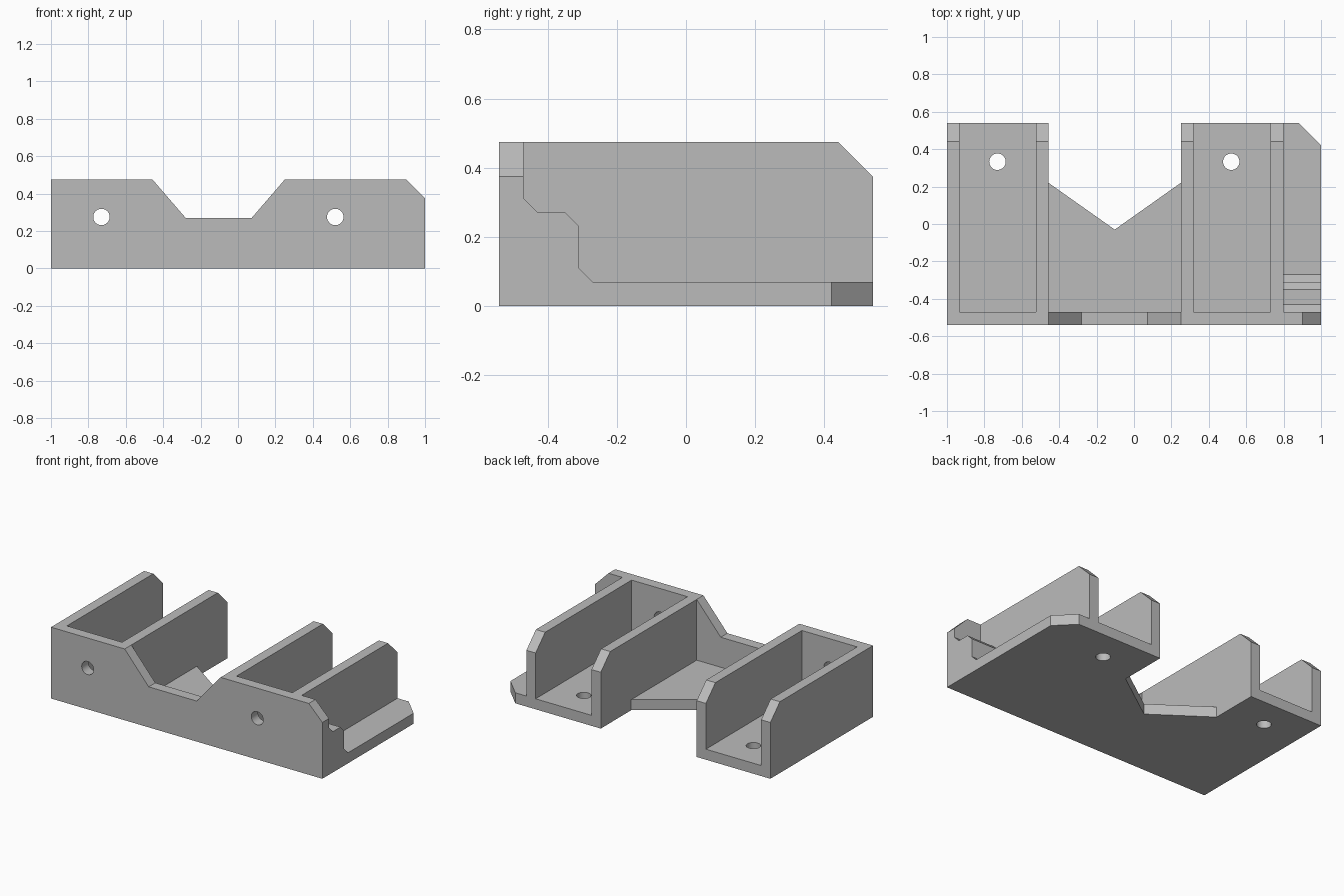
import bpy, bmesh
from math import pi
from mathutils import Vector

if "Cube" in bpy.data.objects:
    bpy.data.objects.remove(bpy.data.objects["Cube"])

FRONT, BACK, TOP, FLOOR = -0.54, 0.54, 0.475, 0.07
PLATE_BACK = -0.47

# Single flat grey
grey = bpy.data.materials.new("plain grey")
grey.use_nodes = True
colour = (0.5, 0.5, 0.5, 1)
grey.diffuse_color = colour
grey.node_tree.nodes["Principled BSDF"].inputs["Base Color"].default_value = colour


def prism(name, profile, axis, start, end):
    """Extrude a flat profile along x, y or z."""
    place = {"x": lambda a, b: (start, a, b),
             "y": lambda a, b: (a, start, b),
             "z": lambda a, b: (a, b, start)}[axis]
    bm = bmesh.new()
    face = bm.faces.new([bm.verts.new(place(a, b)) for a, b in profile])
    new = bmesh.ops.extrude_face_region(bm, geom=[face])["geom"]
    shift = Vector([(end - start) * (axis == c) for c in "xyz"])
    bmesh.ops.translate(bm, vec=shift,
                        verts=[g for g in new if isinstance(g, bmesh.types.BMVert)])
    bmesh.ops.recalc_face_normals(bm, faces=bm.faces)
    mesh = bpy.data.meshes.new(name)
    bm.to_mesh(mesh)
    bm.free()
    mesh.materials.append(grey)
    obj = bpy.data.objects.new(name, mesh)
    bpy.context.collection.objects.link(obj)
    return obj


def combine(target, tool, operation):
    mod = target.modifiers.new(operation.lower(), "BOOLEAN")
    mod.operation, mod.solver, mod.object = operation, "EXACT", tool
    bpy.context.view_layer.objects.active = target
    bpy.ops.object.modifier_apply(modifier=mod.name)
    bpy.data.objects.remove(tool)


def drill(target, location, tilt):
    bpy.ops.mesh.primitive_cylinder_add(vertices=32, radius=0.044, depth=0.25,
                                        location=location, rotation=(tilt, 0, 0))
    cutter = bpy.context.object
    cutter.hide_render = True
    cutter.data.materials.append(grey)
    combine(target, cutter, "DIFFERENCE")


# Base floor with a V notch at the back and a clipped corner
body = prism("bracket_body", [
    (-1, FRONT), (1, FRONT), (1, 0.42), (0.88, BACK), (0.25, BACK), (0.25, 0.22),
    (-0.103, -0.03), (-0.457, 0.22), (-0.457, BACK), (-1, BACK)], "z", 0, FLOOR)

# Front plate with a dipped middle
parts = [prism("front_plate", [
    (-1, 0), (1, 0), (1, 0.375), (0.9, TOP), (0.25, TOP), (0.073, 0.27),
    (-0.28, 0.27), (-0.457, TOP), (-1, TOP)], "y", FRONT, PLATE_BACK)]

# Four channel walls with chamfered back corners
for name, left, right in (("outer_right", -1, -0.932), ("inner_right", -0.525, -0.457),
                          ("inner_left", 0.25, 0.318), ("outer_left", 0.73, 0.798)):
    parts.append(prism(name + "_wall", [
        (FRONT, 0), (BACK, 0), (BACK, 0.375), (0.44, TOP), (FRONT, TOP)],
        "x", left, right))

# Stepped support on the left side shelf
parts.append(prism("stepped_support", [
    (FRONT, 0), (-0.27, 0), (-0.27, FLOOR), (-0.31, 0.11), (-0.31, 0.232),
    (-0.35, 0.272), (-0.43, 0.272), (PLATE_BACK, 0.312), (FRONT, 0.312)],
    "x", 0.78, 1))

for part in parts:
    combine(body, part, "UNION")

# Screw holes through the floor and front plate of each channel
for x in (-0.73, 0.52):
    drill(body, (x, 0.333, 0.03), 0)
    drill(body, (x, -0.5, 0.275), pi / 2)

# Merge coplanar faces, then smooth only the hole walls
bm = bmesh.new()
bm.from_mesh(body.data)
bmesh.ops.remove_doubles(bm, verts=bm.verts, dist=0.0002)
bmesh.ops.dissolve_limit(bm, angle_limit=0.01, verts=bm.verts, edges=bm.edges)
bm.to_mesh(body.data)
bm.free()
bpy.ops.object.select_all(action="DESELECT")
body.select_set(True)
bpy.context.view_layer.objects.active = body
bpy.ops.object.shade_smooth_by_angle(angle=pi / 6)
